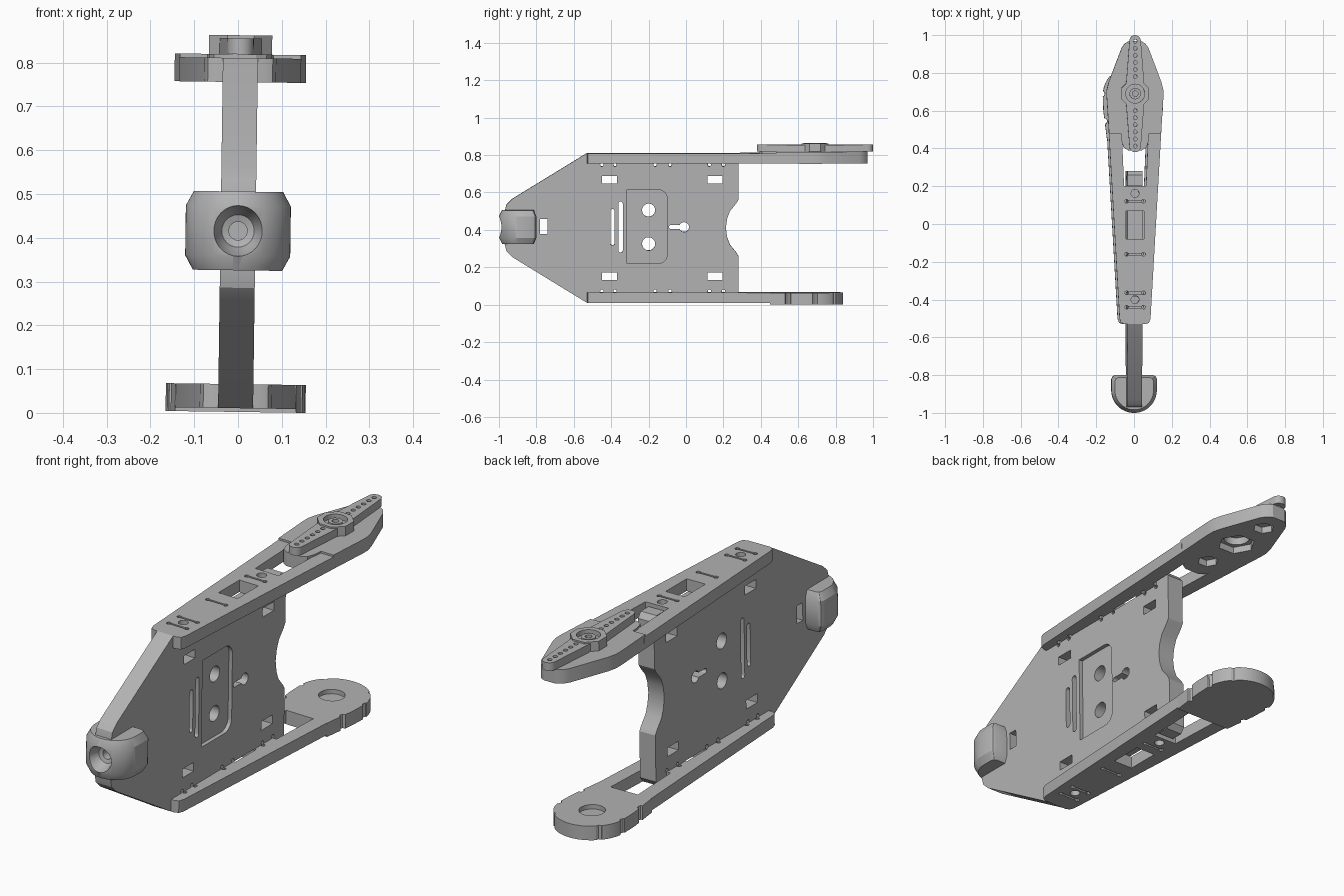
import bpy, bmesh
from math import sin, cos, pi, radians
from mathutils import Matrix

if "Cube" in bpy.data.objects:
    bpy.data.objects.remove(bpy.data.objects["Cube"])

MID = 0.4107          # height of the symmetry plane
TILT = radians(0.8)   # slight roll of the whole assembly

grey = bpy.data.materials.new("matte grey")
grey.use_nodes = True
GREY = (0.45, 0.45, 0.45, 1)
grey.diffuse_color = GREY
grey.node_tree.nodes["Principled BSDF"].inputs["Base Color"].default_value = GREY

AXES = {"x": lambda a, b, h: (h, a, MID + b),
        "y": lambda a, b, h: (a, h, MID + b),
        "z": lambda a, b, h: (a, b, MID + h)}


def arc(ca, cb, r, start=0, end=360, n=32):
    steps = n if end - start == 360 else n + 1
    angles = [radians(start + (end - start) * i / n) for i in range(steps)]
    return [(ca + r * cos(t), cb + r * sin(t)) for t in angles]


def rect(ca, cb, wa, wb):
    a, b = wa / 2, wb / 2
    return [(ca - a, cb - b), (ca + a, cb - b), (ca + a, cb + b), (ca - a, cb + b)]


def both_sides(half):
    """Close a right-hand half outline by mirroring it over the first axis."""
    return half + [(-a, b) for a, b in reversed(half) if abs(a) > 1e-5]


def loft(bm, sections, axis):
    """Skin a stack of (outline, height) sections into a closed solid."""
    rings = [[bm.verts.new(AXES[axis](a, b, h)) for a, b in pts] for pts, h in sections]
    faces = [bm.faces.new(rings[0]), bm.faces.new(rings[-1])]
    for low, high in zip(rings, rings[1:]):
        for i in range(len(low)):
            j = (i + 1) % len(low)
            faces.append(bm.faces.new((low[i], low[j], high[j], high[i])))
    bmesh.ops.recalc_face_normals(bm, faces=faces)


def solid(name, stacks):
    """stacks: list of (sections, axis) put in one object."""
    bm = bmesh.new()
    for sections, axis in stacks:
        loft(bm, sections, axis)
    mesh = bpy.data.meshes.new(name)
    bm.to_mesh(mesh)
    bm.free()
    mesh.materials.append(grey)
    ob = bpy.data.objects.new(name, mesh)
    bpy.context.collection.objects.link(ob)
    return ob


def prism(pts, lo, hi, axis="z"):
    return ([(pts, lo), (pts, hi)], axis)


def boolean(ob, stacks, operation="DIFFERENCE"):
    tool = solid("cutter", stacks)
    tool.hide_render = True
    mod = ob.modifiers.new("cut", "BOOLEAN")
    mod.operation, mod.object, mod.solver, mod.use_self = operation, tool, "EXACT", True
    bpy.context.view_layer.objects.active = ob
    bpy.ops.object.modifier_apply(modifier=mod.name)
    bpy.data.objects.remove(tool)


parts = []

# Upright web: tapered nose, concave rear edge, tabs into the plates
edge = [(-.97, .085), (-.96, .125), (-.93, .155), (-.53, .40), (-.53, .345),
        (.205, .345), (.205, .385), (.26, .385), (.28, .36), (.28, .15),
        (.268, .13), (.235, .09), (.22, .05)]
web = solid("upright_web", [prism(
    edge + [(.213, 0)] + [(y, -h) for y, h in reversed(edge)], -.04, .04, "x")])
parts.append(web)

holes = [rect(-.76, .008, .04, .08), arc(-.2, .095, .035), arc(-.2, -.085, .035)]
for y in (-.41, .155):
    holes += [rect(y, s * .258, .08, .04) for s in (1, -1)]
for y, reach in ((-.393, .085), (-.35, .125)):
    holes.append(arc(y, .005 + reach, .012, 0, 180, 8) + arc(y, .005 - reach, .012, 180, 360, 8))
for y in (-.45, -.38, -.165, -.085, .125, .2):
    holes += [arc(y, s * .338, .009, n=10) for s in (1, -1)]
boolean(web, [prism(h, -.1, .1, "x") for h in holes])

# Keyhole
boolean(web, [prism(arc(-.01, .005, .026), -.1, .1, "x")])
boolean(web, [prism(arc(-.08, .005, .011, 90, 270, 8) + [(-.02, -.006), (-.02, .016)],
                    -.1, .1, "x")])

# Shallow pocket on one face, rounded at the rear corners
pocket = [(-.315, .205), (-.315, -.19)] + arc(-.15, -.14, .05, 270, 360, 8) \
    + arc(-.15, .155, .05, 0, 90, 8)
boolean(web, [prism(pocket, .022, .1, "x")])

# Rounded nose block with chamfered rims and a stepped socket
half = [(.1, -.8), (.113, -.806), (.12, -.82)] + arc(0, -.88, .12, -90, 0, 16)[::-1]
nose_outline = both_sides(half)
inner = [(a * .85, -.89 + (b + .89) * .85) for a, b in nose_outline]
nose = solid("nose_block", [([(inner, -.085), (nose_outline, -.052),
                              (nose_outline, .062), (inner, .095)], "z")])
socket = [(arc(0, .005, r), y) for r, y in
          ((.062, -1.02), (.055, -.985), (.037, -.945), (.021, -.94), (.021, -.89))]
for ob in (nose, web):
    boolean(ob, [(socket, "y")])
parts.append(nose)


def make_arm(name, s, end_outline):
    """Slotted tapered plate; s is +1 for the top one and -1 for the bottom one."""
    def slab(pts, lo, hi):
        return prism(pts, s * lo, s * hi)
    taper = both_sides([(.055, -.53), (.074, -.523), (.082, -.5), (.139, .49)])
    ob = solid(name, [slab(taper, .345, .40)])
    slot = both_sides([(.058, .2), (.075, .6)])
    boolean(ob, [slab(slot, .3, .5)])
    boolean(ob, [slab(end_outline, .345, .4085)], "UNION")
    # Lashing grooves with a hole at each end, bolt holes and a window
    boolean(ob, [slab(rect(0, y, .09, .009), .385, .5) for y in (-.44, -.365, -.16, .12)])
    cuts = [rect(0, -.005, .095, .15), arc(0, .162, .021), arc(0, -.4, .021)]
    for y in (-.44, -.365, -.16, .12):
        cuts += [arc(x, y, .01, n=10) for x in (-.045, .045)]
    boolean(ob, [slab(c, .3, .5) for c in cuts])
    parts.append(ob)
    return ob


# Top arm: pointed head with hexagonal pockets underneath
head = both_sides([(.035, .39), (.06, .405), (.072, .44), (.075, .48), (.138, .48),
                   (.15, .67), (.15, .71), (.14, .75), (.072, .93), (.055, .955), (.03, .97)])
top_arm = make_arm("top_arm", 1, head)
boolean(top_arm, [prism(arc(0, y, r, n=6), .3, .375) for y, r in
                  ((.5, .045), (.69, .08), (.87, .045))])
boolean(top_arm, [prism(arc(0, .69, .055), .3, .5)])

# Bottom arm: round end pad with edge nicks and a blind socket
pad = both_sides([(.138, .45), (.157, .6)] + arc(0, .68, .16, 0, 90, 18))
bottom_arm = make_arm("bottom_arm", -1, pad)
boolean(bottom_arm, [prism(arc(0, .68, .055), -.365, -.3)])
nicks = [(s * x, y) for x, y in ((.152, .545), (.165, .69), (.119, .799)) for s in (1, -1)]
boolean(bottom_arm, [prism(arc(x, y, .016, n=8), -.5, -.3) for x, y in nicks])

# Servo horn: tapered blade, faceted hub, row of holes
blade = arc(0, .97, .03, 0, 180, 12) + [(-.052, .69)] \
    + arc(0, .41, .03, 180, 360, 12) + [(.052, .69)]
horn = solid("horn", [prism(blade, .4085, .445)])
hub = arc(0, .69, .078, 22.5, 382.5, 8)
boolean(horn, [prism(hub, .4085, .452)], "UNION")
rows = [.69 + s * (.09 + .0375 * i) for s in (1, -1) for i in range(6)]
boolean(horn, [prism(arc(0, y, .01, n=12), .3, .5) for y in rows])
boolean(horn, [prism(arc(0, .69, .05), .43, .5)])
boolean(horn, [prism(arc(0, .69, .03), .425, .445)], "UNION")
boolean(horn, [prism(arc(0, .69, .015, n=20), .3, .5)])
parts.append(horn)

# Roll the assembly slightly and smooth the curved faces
pivot = Matrix.Translation((0, 0, MID))
roll = pivot @ Matrix.Rotation(TILT, 4, "Y") @ pivot.inverted()
for ob in parts:
    ob.data.transform(roll)
    bpy.ops.object.select_all(action="DESELECT")
    ob.select_set(True)
    bpy.context.view_layer.objects.active = ob
    bpy.ops.object.shade_smooth_by_angle(angle=radians(28))
